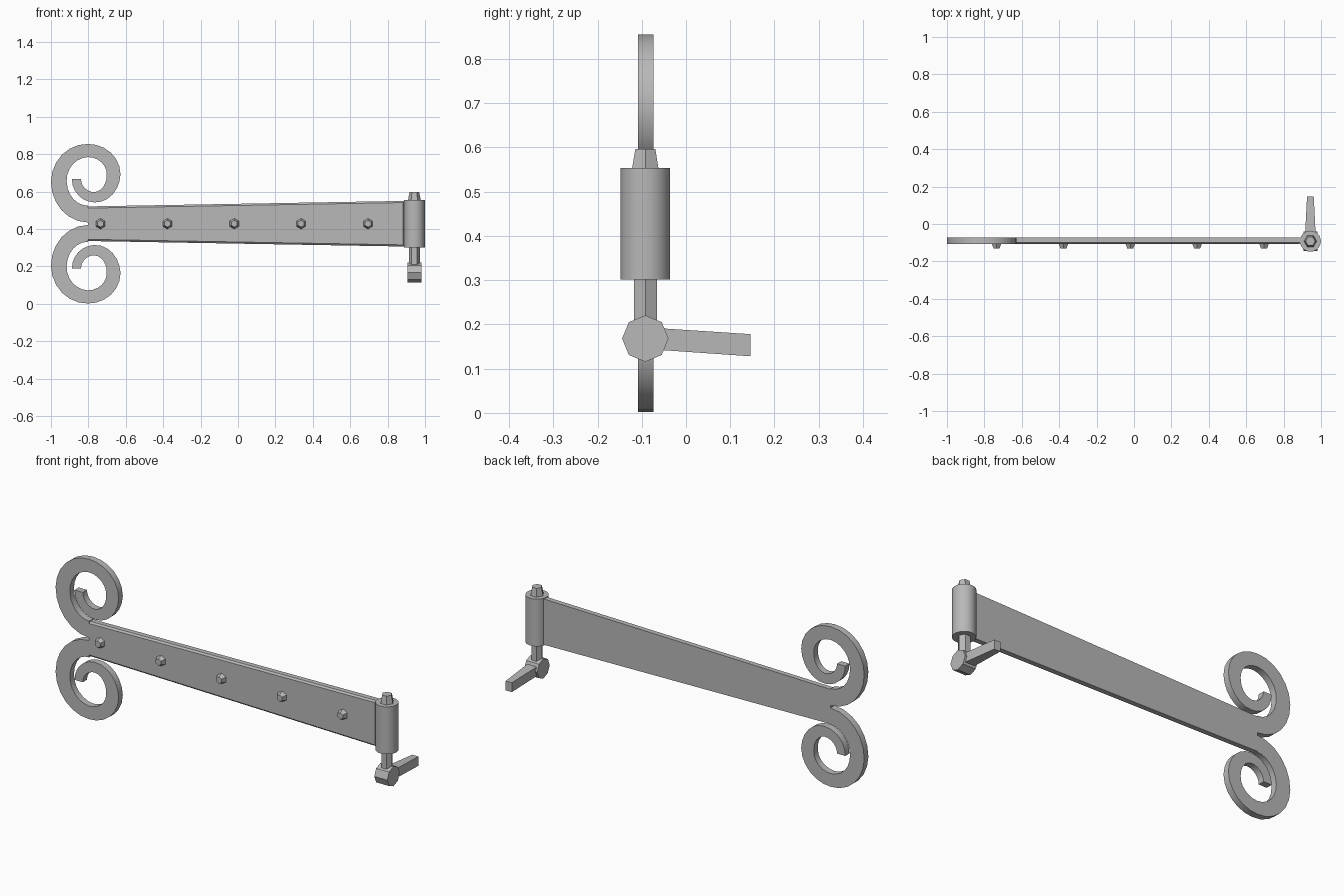
import bpy, bmesh, math
from mathutils import Matrix, Vector

if "Cube" in bpy.data.objects:
    bpy.data.objects.remove(bpy.data.objects["Cube"], do_unlink=True)

iron = bpy.data.materials.new("grey iron")
iron.use_nodes = True
grey = (0.48, 0.48, 0.48, 1)
iron.diffuse_color = grey
iron.node_tree.nodes["Principled BSDF"].inputs["Base Color"].default_value = grey

MID_Z = 0.4285
FRONT, BACK = -0.108, -0.073
PIN_X, PIN_Y = 0.943, -0.092


def finish(name, bm, smooth=False):
    bmesh.ops.recalc_face_normals(bm, faces=bm.faces)
    mesh = bpy.data.meshes.new(name)
    bm.to_mesh(mesh)
    bm.free()
    mesh.materials.append(iron)
    ob = bpy.data.objects.new(name, mesh)
    bpy.context.collection.objects.link(ob)
    if smooth:
        bpy.ops.object.select_all(action='DESELECT')
        ob.select_set(True)
        bpy.context.view_layer.objects.active = ob
        bpy.ops.object.shade_smooth_by_angle(angle=math.radians(30))
    return ob


def loft(name, rings, smooth=False):
    """Skin a row of equal rings and cap both ends."""
    bm = bmesh.new()
    rows = [[bm.verts.new(p) for p in ring] for ring in rings]
    n = len(rows[0])
    for a, b in zip(rows, rows[1:]):
        for i in range(n):
            j = (i + 1) % n
            bm.faces.new((a[i], a[j], b[j], b[i]))
    bm.faces.new(rows[0])
    bm.faces.new(rows[-1])
    return finish(name, bm, smooth)


def post(name, sides, r1, r2, start, end, smooth=False, turn=0):
    """Straight or tapered prism between two points."""
    start, end = Vector(start), Vector(end)
    axis = end - start
    rot = Vector((0, 0, 1)).rotation_difference(axis).to_matrix().to_4x4()
    bm = bmesh.new()
    bmesh.ops.create_cone(bm, cap_ends=True, segments=sides, radius1=r1, radius2=r2,
                          depth=axis.length,
                          matrix=Matrix.Translation((start + end) / 2) @ rot
                          @ Matrix.Rotation(turn, 4, 'Z'))
    return finish(name, bm, smooth)


# Tapered strap with a chamfer round its front face
def strap_ring(y, inset):
    x0, x1 = -0.802, 0.892 - inset
    h0, h1 = 0.0925 - inset, 0.122 - inset
    return [(x0, y, MID_Z - h0), (x1, y, MID_Z - h1),
            (x1, y, MID_Z + h1), (x0, y, MID_Z + h0)]


loft("strap", [strap_ring(BACK, 0), strap_ring(FRONT + 0.008, 0),
               strap_ring(FRONT, 0.009)])

# Scroll centre line: quarter ellipses between extremes (x, height, width)
KEYS = [(-0.802, 0.480, 0.090), (-0.958, 0.655, 0.084), (-0.802, 0.820, 0.070),
        (-0.665, 0.693, 0.074), (-0.767, 0.570, 0.055), (-0.864, 0.668, 0.048)]


def scroll(name, side, steps=6):
    path = []
    for k, (a, b) in enumerate(zip(KEYS, KEYS[1:])):
        for s in range(steps + (k == len(KEYS) - 2)):
            t = s / steps
            sn, cs = math.sin(t * math.pi / 2), math.cos(t * math.pi / 2)
            u, v = (sn, 1 - cs) if k % 2 == 0 else (1 - cs, sn)
            dx, dz = b[0] - a[0], b[1] - a[1]
            du, dv = (cs, sn) if k % 2 == 0 else (sn, cs)
            path.append((Vector((a[0] + dx * u, a[1] + dz * v)),
                         Vector((dx * du, dz * dv)).normalized(),
                         a[2] + (b[2] - a[2]) * t))
    rings = []
    for p, tangent, width in path:
        off = Vector((-tangent.y, tangent.x)) * width / 2
        l, r = p + off, p - off
        rings.append([(q.x, y, MID_Z + side * (q.y - MID_Z))
                      for q, y in ((l, FRONT), (r, FRONT), (r, BACK), (l, BACK))])
    loft(name, rings, smooth=True)


scroll("upper_scroll", 1)
scroll("lower_scroll", -1)

# Row of tapered hexagonal rivets
for i in range(5):
    x = -0.735 + i * 0.3575
    post(f"rivet_{i + 1}", 6, 0.030, 0.018, (x, FRONT + 0.004, MID_Z), (x, -0.132, MID_Z))

# Barrel and the hexagonal pin through it
post("barrel", 24, 0.056, 0.056, (PIN_X, PIN_Y, 0.302), (PIN_X, PIN_Y, 0.554), True)
post("pin_tip", 6, 0.035, 0.026, (PIN_X, PIN_Y, 0.55), (PIN_X, PIN_Y, 0.597),
     turn=math.pi / 6 + math.pi / 3 * 0.5 + math.pi / 6)
post("pin_shaft", 6, 0.030, 0.030, (PIN_X, PIN_Y, 0.18), (PIN_X, PIN_Y, 0.31),
     turn=math.pi / 6 * 3)

# Octagonal hub and the tapered spike driven into the wall
post("hub", 8, 0.0525, 0.0525, (PIN_X - 0.038, PIN_Y, 0.168), (PIN_X + 0.038, PIN_Y, 0.168))


def spike_ring(y, half, low, high):
    return [(PIN_X - half, y, low), (PIN_X + half, y, low),
            (PIN_X + half, y, high), (PIN_X - half, y, high)]


loft("spike", [spike_ring(-0.07, 0.029, 0.143, 0.192), spike_ring(0.146, 0.018, 0.128, 0.178)])
